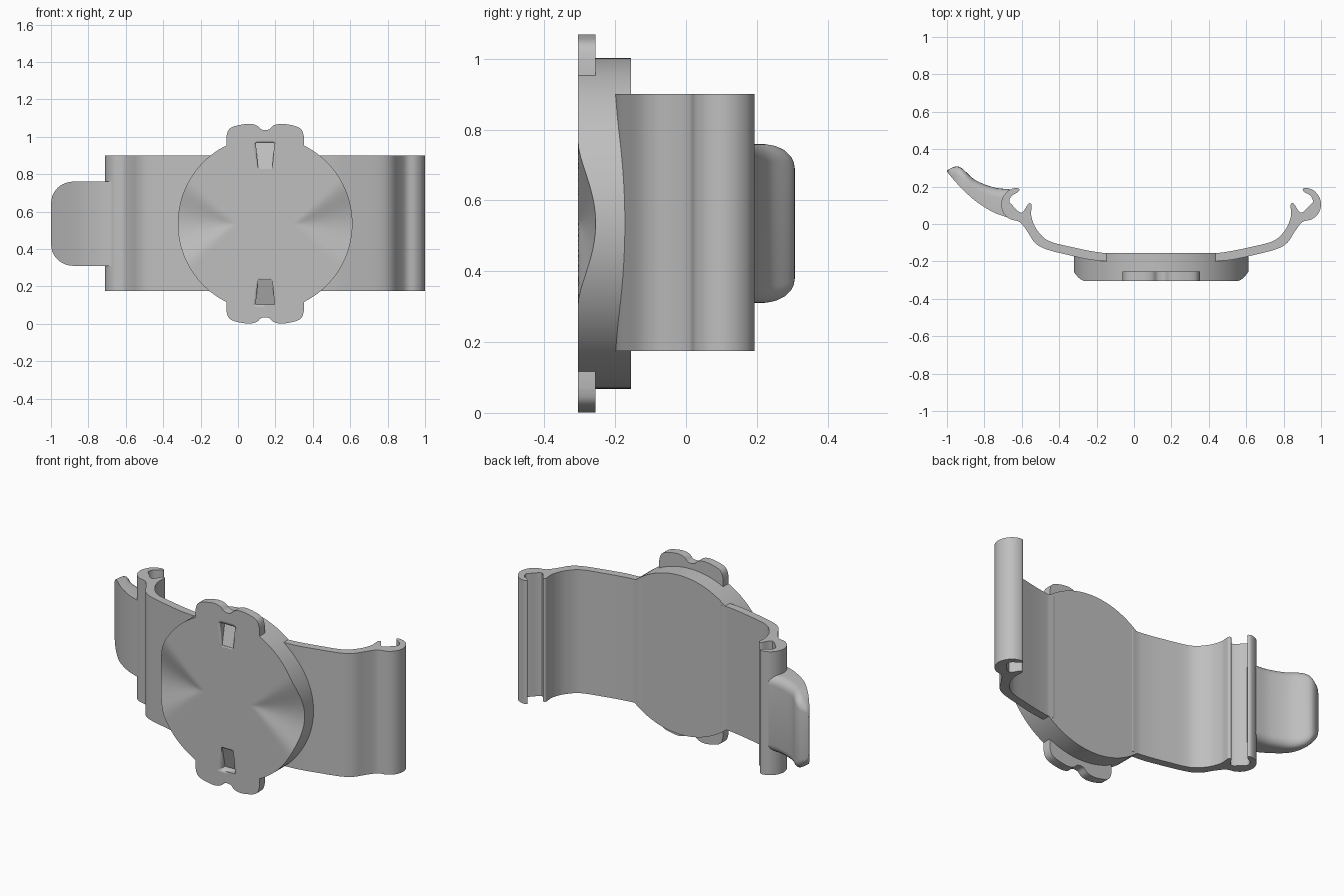
import bpy, bmesh, math
from mathutils import Vector

cube = bpy.data.objects.get("Cube")
if cube:
    bpy.data.objects.remove(cube, do_unlink=True)

grey = bpy.data.materials.new("plain grey")
grey.use_nodes = True
grey.diffuse_color = (0.52, 0.52, 0.52, 1)
grey.node_tree.nodes["Principled BSDF"].inputs["Base Color"].default_value = grey.diffuse_color

CX, CZ, R = 0.145, 0.535, 0.467
FRONT, BACK = -0.305, -0.155


def finish(bm, name, angle=35):
    bmesh.ops.recalc_face_normals(bm, faces=bm.faces)
    mesh = bpy.data.meshes.new(name)
    bm.to_mesh(mesh)
    bm.free()
    mesh.materials.append(grey)
    ob = bpy.data.objects.new(name, mesh)
    bpy.context.collection.objects.link(ob)
    bpy.ops.object.select_all(action="DESELECT")
    ob.select_set(True)
    bpy.context.view_layer.objects.active = ob
    bpy.ops.object.shade_smooth_by_angle(angle=math.radians(angle))
    return ob


def prism(name, pts, vec):
    """Extrude a closed outline of 3D points along a vector."""
    bm = bmesh.new()
    face = bm.faces.new([bm.verts.new(p) for p in pts])
    ext = bmesh.ops.extrude_face_region(bm, geom=[face])
    moved = [g for g in ext["geom"] if isinstance(g, bmesh.types.BMVert)]
    bmesh.ops.translate(bm, verts=moved, vec=vec)
    return finish(bm, name)


def smooth(pts, steps=4, closed=True):
    """Catmull-Rom curve through 2D points."""
    pts = [Vector(p) for p in pts]
    n, out = len(pts), []
    for i in range(n if closed else n - 1):
        pick = (lambda k: pts[k % n]) if closed else (lambda k: pts[max(0, min(n - 1, k))])
        a, b, c, d = (pick(i + k) for k in (-1, 0, 1, 2))
        for s in range(steps):
            t = s / steps
            out.append(0.5 * (2 * b + (c - a) * t + (2 * a - 5 * b + 4 * c - d) * t ** 2
                              + (3 * b - a - 3 * c + d) * t ** 3))
    if not closed:
        out.append(pts[-1])
    return out


# Round plate with a conical finger scoop on either side
def scoop(x, z):
    u = abs(x - CX) - 0.165
    if u <= 0:
        return 0
    t = abs(z - CZ) / (0.98 * u)
    return 0.05 * u / 0.302 * 0.5 * (1 + math.cos(math.pi * t)) if t < 1 else 0


bm = bmesh.new()
SEG, RINGS = 120, 24
rings = []
for k in range(1, RINGS + 1):
    ring = []
    for i in range(SEG):
        a = 2 * math.pi * i / SEG
        x, z = CX + R * k / RINGS * math.cos(a), CZ + R * k / RINGS * math.sin(a)
        ring.append(bm.verts.new((x, FRONT + scoop(x, z), z)))
    rings.append(ring)
rings.append([bm.verts.new((v.co.x, BACK, v.co.z)) for v in rings[-1]])
hub = bm.verts.new((CX, FRONT, CZ))
for i in range(SEG):
    j = (i + 1) % SEG
    bm.faces.new((hub, rings[0][i], rings[0][j]))
    for a, b in zip(rings, rings[1:]):
        bm.faces.new((a[i], b[i], b[j], a[j]))
bm.faces.new(rings[-1])
plate = finish(bm, "round_plate")

# Tapered slots at top and bottom of the plate
for s in (1, -1):
    outer, inner = CZ + s * 0.432, CZ + s * 0.3
    bm = bmesh.new()
    ends = []
    for z, w, depth in ((outer, 0.05, 0.05), (inner, 0.038, 0.006)):
        ends.append([bm.verts.new((CX + dx, y, z)) for dx, y in
                     ((-w, FRONT - 0.02), (w, FRONT - 0.02), (w, FRONT + depth), (-w, FRONT + depth))])
    for e in ends:
        bm.faces.new(e)
    for i in range(4):
        j = (i + 1) % 4
        bm.faces.new((ends[0][i], ends[0][j], ends[1][j], ends[1][i]))
    cutter = finish(bm, "slot_cutter")
    cutter.hide_render = True
    bpy.context.view_layer.objects.active = plate
    mod = plate.modifiers.new("slot", "BOOLEAN")
    mod.operation, mod.solver, mod.object = "DIFFERENCE", "EXACT", cutter
    bpy.ops.object.modifier_apply(modifier=mod.name)
    bpy.data.objects.remove(cutter, do_unlink=True)

# Notched lugs at top and bottom
half = smooth([(0, 0.5), (0.022, 0.505), (0.045, 0.525), (0.08, 0.534), (0.125, 0.53),
               (0.175, 0.517), (0.198, 0.497), (0.2075, 0.465)], closed=False)
edge = [(-p[0], p[1]) for p in reversed(half[1:])] + [(p[0], p[1]) for p in half]
arc = [(0.456 * math.sin(a), 0.456 * math.cos(a))
       for a in (math.asin(0.2075 / 0.456) * (1 - i / 6) for i in range(13))]
for name, s in (("upper_lug", 1), ("lower_lug", -1)):
    prism(name, [(CX + x, FRONT, CZ + s * z) for x, z in edge + arc], (0, 0.05, 0))

# Curved band halves ending in hooked clips
band = smooth([(0.40, -0.2), (0.45, -0.198), (0.53, -0.19), (0.64, -0.166), (0.76, -0.135), (0.82, -0.1),
               (0.86, -0.04), (0.9, 0.01), (0.95, 0.025), (0.985, 0.055), (1.0, 0.1),
               (0.99, 0.145), (0.96, 0.18), (0.92, 0.193), (0.902, 0.185), (0.912, 0.17),
               (0.945, 0.15), (0.957, 0.12), (0.945, 0.105), (0.893, 0.06), (0.855, 0.108),
               (0.838, 0.105), (0.838, 0.085), (0.84, 0.05), (0.83, 0.01), (0.81, -0.03),
               (0.77, -0.075), (0.72, -0.1), (0.62, -0.124), (0.53, -0.143), (0.45, -0.155), (0.40, -0.157)])
for name, s in (("left_band", 1), ("right_band", -1)):
    prism(name, [(CX + s * (x - CX), y, 0.175) for x, y in band], (0, 0, 0.725))

# Pull tab lofted outward from the right clip: x, front y, back y
low = smooth([(-0.665, 0.032), (-0.75, 0.062), (-0.85, 0.125), (-0.94, 0.21), (-1.0, 0.28)], 6, False)
high = smooth([(-0.665, 0.186), (-0.75, 0.196), (-0.85, 0.236), (-0.935, 0.306), (-1.0, 0.288)], 6, False)
bm = bmesh.new()
loops = []
for p, q in zip(low, high):
    out = max(0, (-0.88 - p.x) / 0.12)
    h = 0.225 - 0.115 * (1 - math.sqrt(max(0, 1 - min(1, out) ** 2)))
    r = min(0.05, 0.8 * (q.y - p.y))
    section = [(-h, p.y)]
    for side in (-1, 1):
        for i in range(6):
            a = math.pi / 2 * (i / 5 if side < 0 else 1 - i / 5)
            section.append((side * (h - r + r * math.cos(a)), q.y - r + r * math.sin(a)))
    section.append((h, p.y))
    # the back edge leans with the tab
    loops.append([bm.verts.new((p.x + (q.x - p.x) * (y - p.y) / (q.y - p.y), y, CZ + z))
                  for z, y in section])
for a, b in zip(loops, loops[1:]):
    for i in range(len(a)):
        j = (i + 1) % len(a)
        bm.faces.new((a[i], a[j], b[j], b[i]))
bm.faces.new(loops[0])
bm.faces.new(loops[-1])
finish(bm, "pull_tab", 40)
